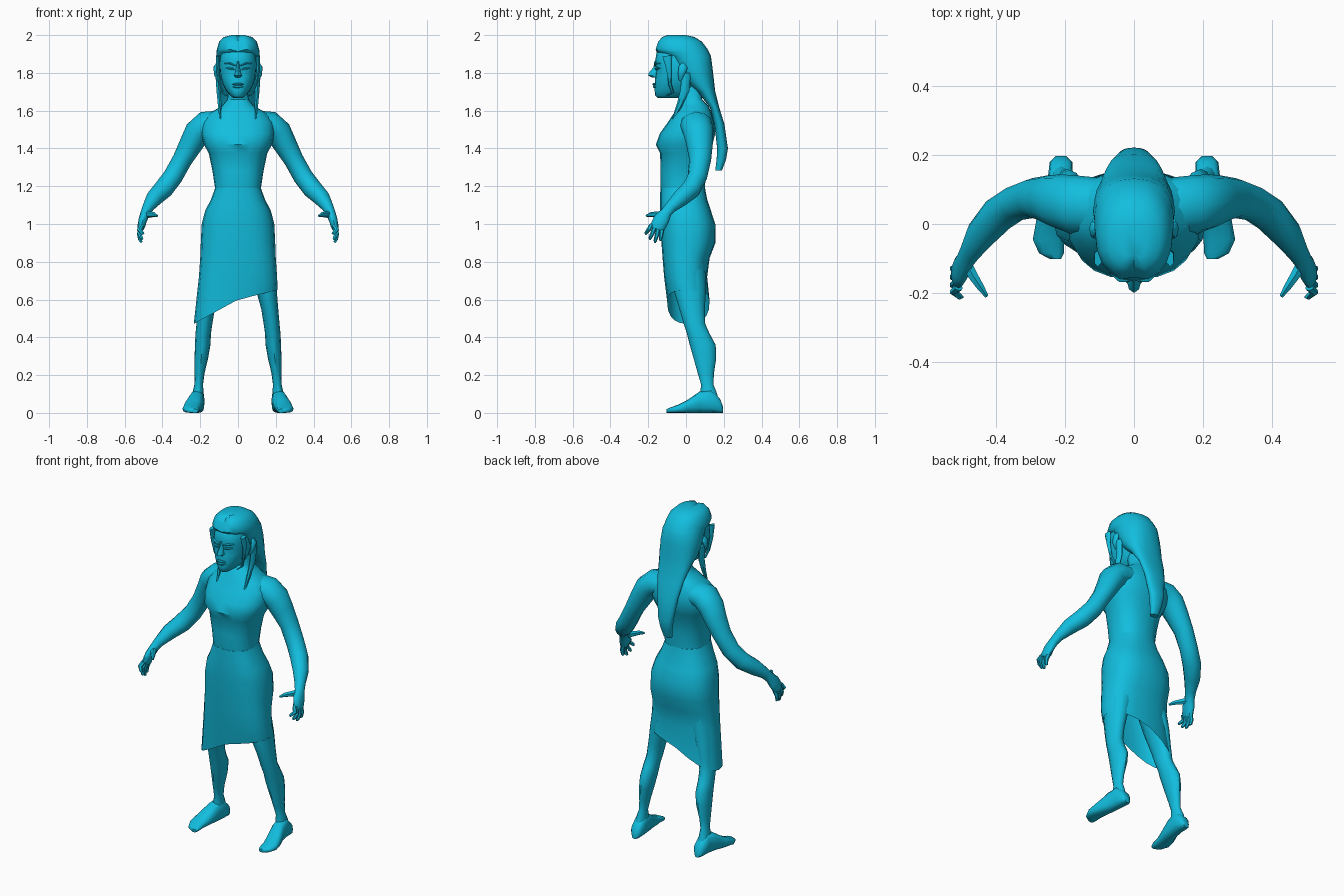
import bpy, bmesh, math
from mathutils import Vector

mat = bpy.data.materials.new("teal")
mat.diffuse_color = (0.006, 0.51, 0.73, 1)
X, Y, Z = Vector((1, 0, 0)), Vector((0, 1, 0)), Vector((0, 0, 1))


def loft(name, rings, sides=16, power=2.0, cap_start=True, cap_end=True, tweak=None):
    """Skin rings of (centre, u axis, v axis, half u, half v)."""
    bm = bmesh.new()
    rows = []
    for c, u, v, hu, hv in rings:
        row = []
        for i in range(sides):
            a = 2 * math.pi * i / sides
            ca, sa = math.cos(a), math.sin(a)
            p = math.copysign(abs(ca) ** (2 / power), ca) * hu
            q = math.copysign(abs(sa) ** (2 / power), sa) * hv
            row.append(bm.verts.new(Vector(c) + u * p + v * q))
        rows.append(row)
    for a, b in zip(rows, rows[1:]):
        for i in range(sides):
            j = (i + 1) % sides
            bm.faces.new((a[i], a[j], b[j], b[i]))
    if cap_start:
        bm.faces.new(rows[0])
    if cap_end:
        bm.faces.new(rows[-1])
    if tweak:
        tweak(bm, rows)
    bmesh.ops.recalc_face_normals(bm, faces=bm.faces)
    me = bpy.data.meshes.new(name)
    bm.to_mesh(me)
    bm.free()
    me.materials.append(mat)
    ob = bpy.data.objects.new(name, me)
    bpy.context.collection.objects.link(ob)
    return ob


def stack(name, levels, cx=0.0, **kw):
    """Horizontal rings from (z, half width, y front, y back[, x centre])."""
    rings = []
    for z, hw, yf, yb, *c in levels:
        rings.append(((c[0] if c else cx, (yf + yb) / 2, z), X, Y, hw, (yb - yf) / 2))
    return loft(name, rings, **kw)


def tube(name, pts, s=1, sides=8, ref=Y):
    """Rings across a path of (x, y, z, half size along ref, half size across)."""
    ps = [Vector((s * p[0], p[1], p[2])) for p in pts]
    rings = []
    for i, p in enumerate(ps):
        t = (ps[min(i + 1, len(ps) - 1)] - ps[max(i - 1, 0)]).normalized()
        u = (ref - t * ref.dot(t)).normalized()
        rings.append((p, u, t.cross(u), pts[i][3], pts[i][4]))
    return loft(name, rings, sides=sides)


# torso and neck
stack("torso", [
    (1.75, .05, -.03, .075), (1.66, .056, -.012, .085), (1.625, .085, -.045, .12),
    (1.585, .155, -.065, .135), (1.54, .19, -.095, .15), (1.48, .195, -.138, .155),
    (1.42, .18, -.16, .14), (1.375, .155, -.137, .118), (1.28, .135, -.135, .105),
    (1.18, .12, -.135, .1), (1.1, .14, -.12, .1)], sides=20, power=2.4)


# skirt with slanted hem
def slant_hem(bm, rows):
    for v in rows[-1]:
        v.co.z = .6 + v.co.x * (.24 if v.co.x > 0 else .55)


stack("skirt", [
    (1.19, .121, -.136, .101), (1.13, .143, -.137, .112), (1.07, .174, -.138, .132),
    (1.0, .192, -.136, .155), (.9, .197, -.13, .156), (.82, .2, -.124, .125),
    (.72, .207, -.116, .112), (.6, .222, -.1, .125, -.012)],
    sides=20, power=2.5, cap_end=False, tweak=slant_hem)

# head
stack("head", [
    (1.95, .07, -.12, .06), (1.91, .092, -.155, .08), (1.85, .098, -.166, .09),
    (1.82, .097, -.157, .09), (1.78, .093, -.163, .08), (1.74, .08, -.166, .06),
    (1.705, .062, -.166, .04), (1.68, .042, -.163, .01), (1.668, .025, -.15, -.03)],
    sides=20, power=2.3)
# nose
stack("nose", [(1.86, .009, -.168, -.13), (1.83, .01, -.172, -.13),
               (1.8, .015, -.197, -.13), (1.785, .021, -.2, -.13),
               (1.775, .014, -.178, -.13)], sides=8)
# lips
for nm, z, y in (("upper_lip", 1.74, -.166), ("lower_lip", 1.726, -.164)):
    tube(nm, [(-.032, y + .012, z, .003, .002), (-.012, y - .004, z, .009, .007),
              (.012, y - .004, z, .009, .007), (.032, y + .012, z, .003, .002)], sides=6)


# hair falling to a long tail, with a centre parting
def parting(bm, rows):
    for v in bm.verts:
        if abs(v.co.x) < .005 and v.co.z > 1.91 and v.co.y < 0:
            v.co += Vector((0, .012, -.012))


stack("hair", [
    (2.0, .035, -.1, .0), (1.99, .075, -.13, .045), (1.965, .1, -.152, .085),
    (1.925, .112, -.167, .115), (1.91, .114, -.155, .122), (1.89, .115, -.1, .132),
    (1.83, .119, -.065, .14), (1.76, .114, -.01, .148), (1.7, .1, .06, .155),
    (1.62, .085, .125, .175), (1.53, .068, .15, .203), (1.4, .047, .165, .222),
    (1.34, .036, .162, .212), (1.283, .025, .155, .19)],
    sides=20, power=2.3, tweak=parting)

for s, side in ((1, "left"), (-1, "right")):
    # eyes and brows
    tube(side + "_eye", [(.018, -.156, 1.817, .003, .002), (.03, -.158, 1.822, .008, .007),
                         (.046, -.152, 1.824, .008, .007), (.064, -.138, 1.825, .003, .002)], s, 6)
    tube(side + "_brow", [(.012, -.163, 1.838, .006, .004), (.04, -.16, 1.85, .009, .005),
                          (.07, -.138, 1.85, .005, .003)], s, 6)
    # ear
    tube(side + "_ear", [(.1, -.03, 1.76, .008, .008), (.115, -.025, 1.79, .018, .012),
                         (.118, -.015, 1.83, .024, .012), (.108, -.015, 1.85, .01, .008)], s, 8)
    # hanging locks of hair
    tube(side + "_front_lock", [(.105, -.1, 1.89, .025, .012), (.108, -.09, 1.82, .014, .01),
                                (.095, -.085, 1.74, .009, .007), (.08, -.07, 1.695, .008, .006),
                                (.062, -.1, 1.68, .004, .004)], s, 6)
    tube(side + "_side_lock", [(.108, .0, 1.8, .025, .014), (.102, -.005, 1.71, .024, .014),
                               (.098, -.03, 1.64, .017, .011), (.093, -.075, 1.54, .004, .004)], s, 6)
    # arm
    tube(side + "_arm", [
        (.11, .05, 1.53, .085, .07), (.17, .055, 1.525, .086, .073),
        (.215, .065, 1.485, .08, .07), (.25, .072, 1.42, .07, .062),
        (.295, .075, 1.34, .058, .052), (.345, .06, 1.25, .052, .052),
        (.395, .027, 1.185, .052, .052), (.445, -.03, 1.135, .045, .044),
        (.475, -.08, 1.09, .032, .031), (.49, -.105, 1.06, .03, .026),
        (.503, -.13, 1.025, .042, .023), (.513, -.15, .985, .04, .02),
        (.515, -.155, .972, .03, .014)], s, 12)
    # fingers
    for k, (by, bz, ty, tz, tx) in enumerate((
            (-.183, .995, -.212, .945, .5), (-.165, .985, -.19, .918, .505),
            (-.145, .98, -.163, .903, .51), (-.125, .98, -.135, .912, .515))):
        tube(f"{side}_finger_{k + 1}", [
            (.51, by, bz, .012, .014), (.523, (by + ty) / 2, (bz + tz) / 2, .0115, .013),
            (tx + .006, ty, tz + .008, .009, .01), (tx, ty, tz, .005, .006)], s, 6)
    # thumb
    tube(side + "_thumb", [(.49, -.11, 1.05, .02, .018), (.468, -.15, 1.05, .017, .016),
                           (.445, -.185, 1.05, .013, .012), (.428, -.21, 1.043, .006, .006)],
         s, 6, Z)
    # leg
    stack(side + "_leg", [
        (z, hw, yf, yb, s * cx) for z, hw, yf, yb, cx in (
            (.98, .08, -.09, .12, .1), (.8, .078, -.085, .1, .115), (.65, .055, -.065, .105, .15),
            (.55, .045, -.035, .1, .168), (.47, .042, -.012, .102, .178),
            (.42, .041, .005, .125, .184), (.36, .041, .02, .157, .187),
            (.29, .036, .04, .16, .194), (.21, .026, .062, .148, .203),
            (.15, .023, .08, .145, .208), (.1, .03, .075, .165, .212),
            (.05, .032, .07, .175, .214))], sides=12)
    # foot
    loft(side + "_foot", [
        ((s * cx, y, h / 2), X, Z, hw, h / 2) for y, cx, hw, h in (
            (.197, .212, .016, .03), (.18, .212, .033, .075), (.13, .214, .037, .125),
            (.07, .222, .04, .112), (.01, .237, .047, .07), (-.045, .248, .046, .042),
            (-.085, .24, .036, .028), (-.102, .228, .016, .02))], sides=12, power=2.6)

# smooth shading with sharp creases kept
for ob in bpy.data.objects:
    ob.select_set(True)
    bpy.context.view_layer.objects.active = ob
bpy.ops.object.shade_smooth_by_angle(angle=math.radians(45))
